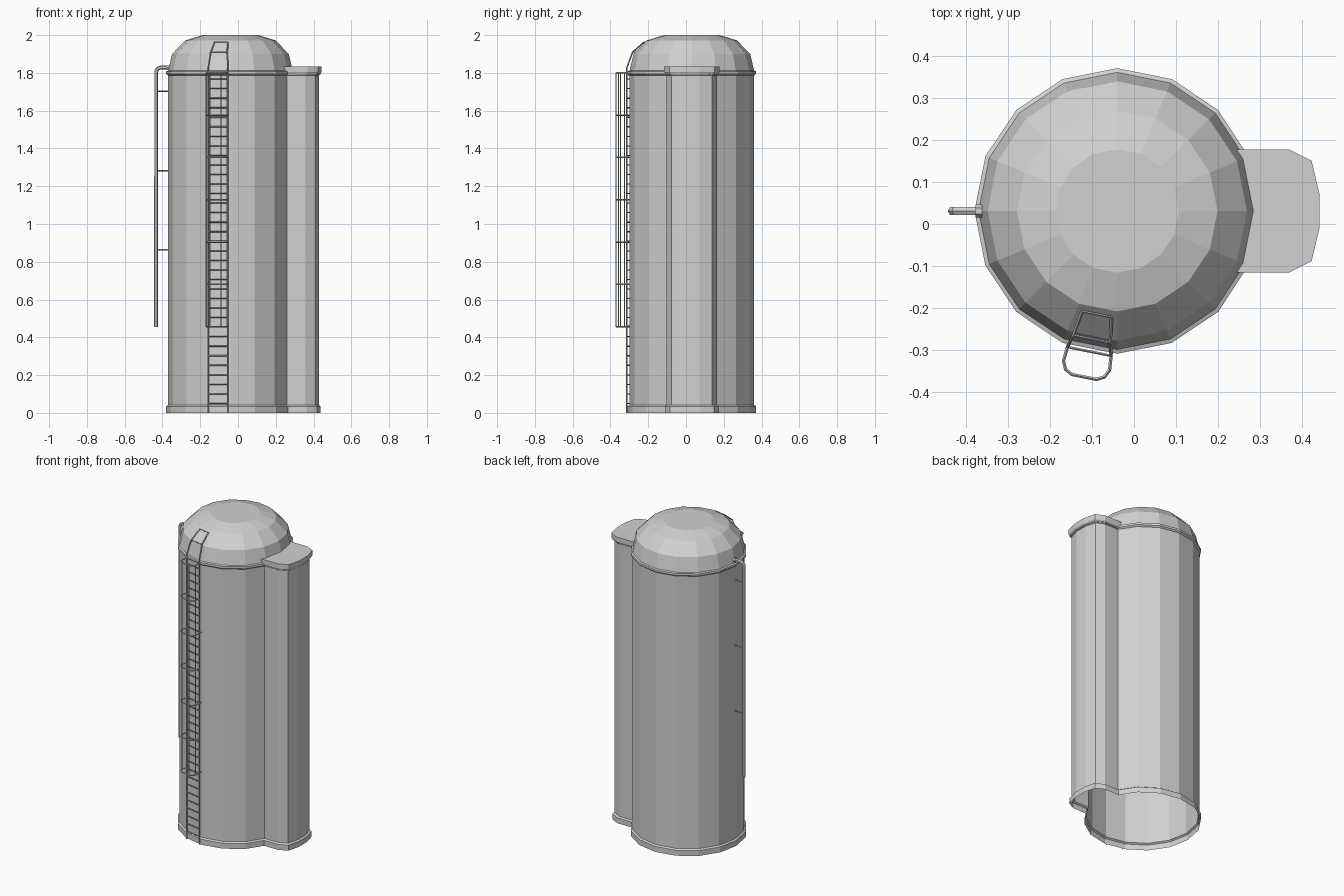
import bpy, bmesh, math
from mathutils import Vector

if "Cube" in bpy.data.objects:
    bpy.data.objects.remove(bpy.data.objects["Cube"])

CX, CY = -0.04, 0.031          # tank axis
SIDES, R = 16, 0.33

grey = bpy.data.materials.new("painted_grey")
grey.diffuse_color = (0.64, 0.64, 0.64, 1)
grey.use_nodes = True
grey.node_tree.nodes["Principled BSDF"].inputs["Base Color"].default_value = grey.diffuse_color


def loft(name, rings, cap_top=False, cap_bottom=False):
    """Skin a stack of equal-length counter-clockwise rings."""
    bm = bmesh.new()
    vs = [[bm.verts.new((x + CX, y + CY, z)) for x, y, z in ring] for ring in rings]
    n = len(vs[0])
    for lo, hi in zip(vs, vs[1:]):
        for i in range(n):
            j = (i + 1) % n
            bm.faces.new((lo[i], lo[j], hi[j], hi[i]))
    if cap_top:
        bm.faces.new(vs[-1])
    if cap_bottom:
        bm.faces.new(vs[0][::-1])
    me = bpy.data.meshes.new(name)
    bm.to_mesh(me)
    bm.free()
    me.materials.append(grey)
    ob = bpy.data.objects.new(name, me)
    bpy.context.collection.objects.link(ob)
    return ob


def tubes(name, paths, radius, res=0, cyclic=False):
    """Bars and pipes swept along straight-segment paths."""
    cu = bpy.data.curves.new(name, 'CURVE')
    cu.dimensions = '3D'
    cu.bevel_depth = radius
    cu.bevel_resolution = res
    cu.use_fill_caps = True
    for pts in paths:
        sp = cu.splines.new('POLY')
        sp.points.add(len(pts) - 1)
        for p, co in zip(sp.points, pts):
            p.co = (*co, 1)
        sp.use_smooth = False
    cu.materials.append(grey)
    ob = bpy.data.objects.new(name, cu)
    bpy.context.collection.objects.link(ob)
    bpy.ops.object.select_all(action='DESELECT')
    ob.select_set(True)
    bpy.context.view_layer.objects.active = ob
    bpy.ops.object.convert(target='MESH')
    return ob


def circle(r, z):
    return [(r * math.cos(math.tau * i / SIDES), r * math.sin(math.tau * i / SIDES), z)
            for i in range(SIDES)]


def lobe(d, inner):
    """Side bulge outline from -y round to +y, grown by d."""
    half = [(inner, 0.133 + d), (0.398 + d * .7, 0.133 + d),
            (0.449 + d, 0.107 + d * .9), (0.468 + d, 0.04)]
    return [(x, -y) for x, y in half] + [(x, y) for x, y in half[::-1]]


def outline(d, z):
    """Tank wall and side bulge joined in one outline."""
    return ([(x, y, z) for x, y in lobe(d, 0.300 + d * .4)]
            + circle(R + d, z)[2:SIDES - 1])


# Tank wall with base band and top band, open underneath
loft("tank_wall", [outline(0.01, 0), outline(0.01, 0.035), outline(0, 0.042),
                   outline(0, 1.787), outline(0.01, 1.795), outline(0.01, 1.808),
                   outline(0, 1.812)])

# Faceted dome roof
loft("dome_roof", [circle(r, z) for r, z in
                   ((0.33, 1.81), (0.309, 1.90), (0.239, 1.972), (0.147, 2.0))],
     cap_top=True)

# Flat cap over the side bulge
loft("bulge_cap", [[(x, y, z) for x, y in lobe(d, 0.272)]
                   for d, z in ((0.006, 1.79), (0.014, 1.805), (0.014, 1.835))],
     cap_top=True, cap_bottom=True)

# Ladder frame: t runs along the wall, r outward from the axis
ang = math.radians(-101.25)
out = Vector((math.cos(ang), math.sin(ang), 0))
side = Vector((-out.y, out.x, 0))


def lad(t, r, z):
    return Vector((CX, CY, z)) + side * t + out * r


# Ladder rails, bending over the dome
tubes("ladder_rails", [[lad(s * t, r, z) for t, r, z in
                        ((.053, .341, 0), (.053, .341, 1.825), (.045, .311, 1.91),
                         (.036, .251, 1.963))] for s in (-1, 1)], 0.004)
rungs = [[lad(-.053, .341, .05 + .0505 * i), lad(.053, .341, .05 + .0505 * i)]
         for i in range(35)]
for t, r, z in ((.045, .311, 1.91), (.036, .251, 1.963)):
    rungs.append([lad(-t, r, z), lad(t, r, z)])
tubes("ladder_rungs", rungs, 0.003)

# Stand-offs holding the ladder to the wall
tubes("ladder_brackets", [[lad(s * .053, .318, z), lad(s * .053, .341, z)]
                          for s in (-1, 1) for z in (0.46, 0.905, 1.355, 1.79)], 0.003)

# Safety cage hoops and upright bars
hoop = [(.053, .341), (.056, .375), (.047, .394), (.030, .403)]
hoop = [(-t, r) for t, r in hoop] + hoop[::-1]
tubes("cage_hoops", [[lad(t, r, 0.457 + 0.2238 * i) for t, r in hoop]
                     for i in range(7)], 0.004)
tubes("cage_bars", [[lad(s * t, r, 0.457), lad(s * t, r, 1.80)]
                    for s in (-1, 1) for t, r in ((.056, .375), (.030, .403))], 0.0028)

# Overflow pipe on the left side
tubes("side_pipe", [[(-0.433, CY, 0.455), (-0.433, CY, 1.805), (-0.426, CY, 1.822),
                     (-0.410, CY, 1.829), (-0.355, CY, 1.829)]], 0.0105, 1)
tubes("pipe_flange", [[(-0.378, CY, 1.829), (-0.358, CY, 1.829)]], 0.015, 1)
tubes("pipe_brackets", [[(-0.433, CY, z), (-0.365, CY, z)]
                        for z in (0.863, 1.283, 1.703)], 0.004)
